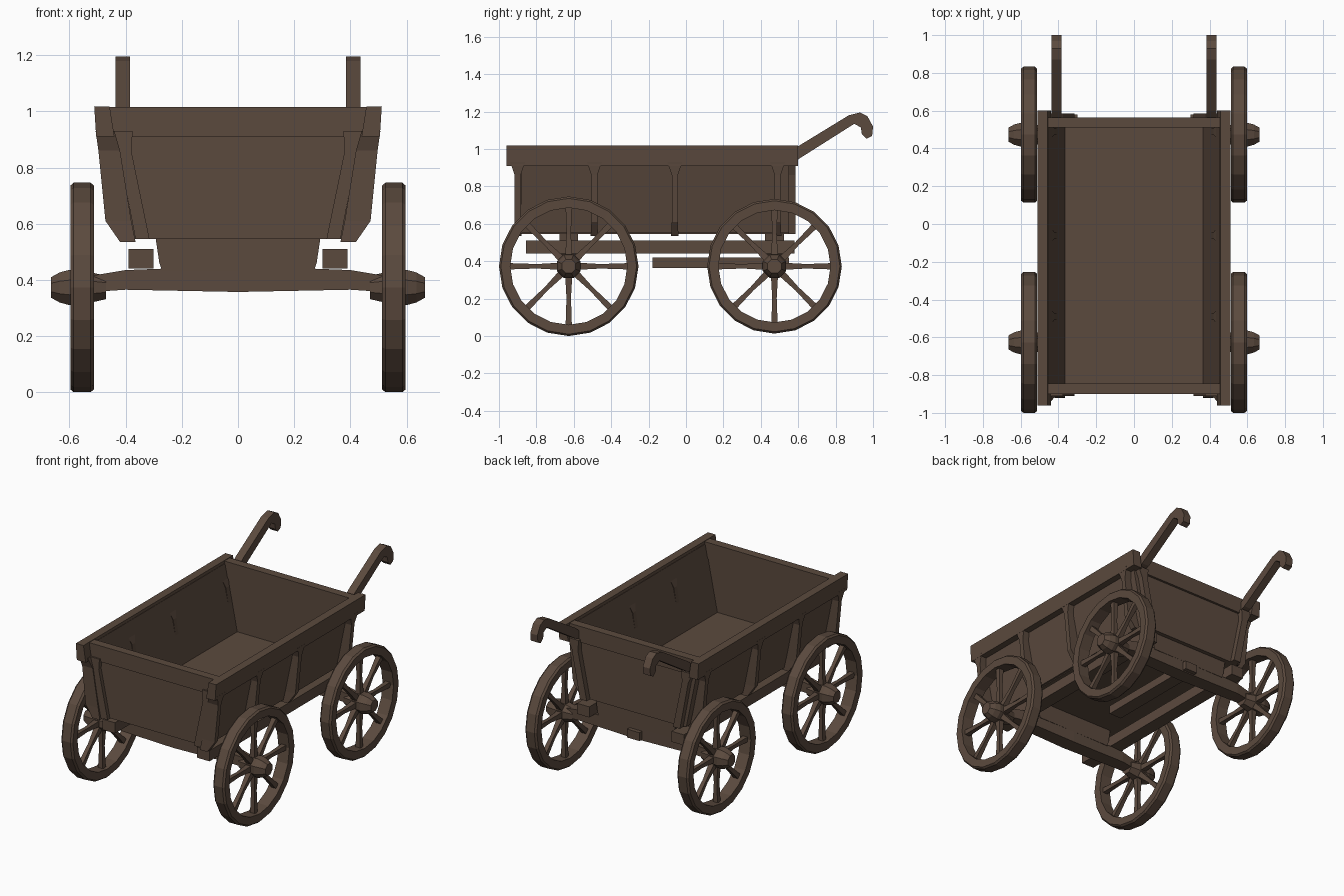
import bpy, bmesh, math

if "Cube" in bpy.data.objects:
    bpy.data.objects.remove(bpy.data.objects["Cube"])

wood = bpy.data.materials.new("dark brown wood")
wood.diffuse_color = (0.105, 0.068, 0.048, 1)
wood.use_nodes = True
wood.node_tree.nodes["Principled BSDF"].inputs["Base Color"].default_value = wood.diffuse_color


def build(name, *parts):
    """Each part is (rings, loop): rings of points joined in order, capped unless looped."""
    bm = bmesh.new()
    for rings, loop in parts:
        vs = [[bm.verts.new(p) for p in ring] for ring in rings]
        n = len(vs[0])
        pairs = list(zip(vs, vs[1:])) + ([(vs[-1], vs[0])] if loop else [])
        for a, b in pairs:
            for i in range(n):
                j = (i + 1) % n
                bm.faces.new((a[i], a[j], b[j], b[i]))
        if not loop:
            bm.faces.new(vs[0])
            bm.faces.new(vs[-1])
    bmesh.ops.recalc_face_normals(bm, faces=bm.faces)
    me = bpy.data.meshes.new(name)
    bm.to_mesh(me)
    bm.free()
    me.materials.append(wood)
    ob = bpy.data.objects.new(name, me)
    bpy.context.collection.objects.link(ob)
    return ob


def rect_z(z, x0, x1, y0, y1):
    return [(x0, y0, z), (x1, y0, z), (x1, y1, z), (x0, y1, z)]


def box(x0, x1, y0, y1, z0, z1):
    return [rect_z(z0, x0, x1, y0, y1), rect_z(z1, x0, x1, y0, y1)], False


def wheel(name, s, cy, cz, r):
    def pt(x, rad, a, off=0.0):
        # point at radius rad and angle a, shifted sideways by off
        return (s * x, cy + rad * math.sin(a) + off * math.cos(a),
                cz - rad * math.cos(a) + off * math.sin(a))

    # rim with chamfered section
    segs = 20
    prof = [(.515, r - .06), (.595, r - .06), (.597, r - .01), (.585, r),
            (.525, r), (.513, r - .01)]
    rim = [[pt(x, q, 2 * math.pi * k / segs) for x, q in prof] for k in range(segs)]
    build(name + "_rim", (rim, True))
    # eight tapered spokes
    spokes = []
    for k in range(8):
        a = k * math.pi / 4
        rings = [[pt(.555 - w, q, a, -w), pt(.555 + w, q, a, -w),
                  pt(.555 + w, q, a, w), pt(.555 - w, q, a, w)]
                 for q, w in ((.03, .02), (.17, .012), (r - .05, .017))]
        spokes.append((rings, False))
    build(name + "_spokes", *spokes)
    # barrel hub
    hub = [[pt(x, q, math.pi * k / 4 + math.pi / 8) for k in range(8)]
           for x, q in ((.47, .045), (.53, .06), (.60, .068), (.635, .058), (.665, .04))]
    build(name + "_hub", (hub, False))


# wheels, axles and bolsters
for end, cy, r in (("front", -.627, .373), ("rear", .473, .36)):
    for s, side in ((1, "right"), (-1, "left")):
        wheel(f"{end}_{side}_wheel", s, cy, .373, r)
    axle = [[(x, cy - w, z0), (x, cy + w, z0), (x, cy + w, z1), (x, cy - w, z1)]
            for x, w, z0, z1 in ((-.55, .03, .355, .41), (-.40, .045, .365, .435),
                                 (0, .05, .357, .45), (.40, .045, .365, .435),
                                 (.55, .03, .355, .41))]
    build(end + "_axle", (axle, False))
    build(end + "_bolster", ([rect_z(.43, -.27, .27, cy - .05, cy + .05),
                              rect_z(.46, -.28, .28, cy - .05, cy + .05),
                              rect_z(.56, -.295, .295, cy - .05, cy + .05)], False))

# undercarriage rails and central pole
for s, side in ((1, "right"), (-1, "left")):
    build(side + "_chassis_rail", box(s * .30, s * .39, -.855, .58, .44, .51))
build("centre_pole", box(-.045, .045, -.18, .55, .365, .42))

# tub floor and end panels
build("floor", box(-.375, .375, -.88, .55, .545, .57))
for name, y0, y1 in (("front_panel", -.885, -.85), ("rear_panel", .515, .55)):
    build(name, ([rect_z(.55, -.38, .38, y0, y1), rect_z(1.0, -.47, .47, y0, y1)], False))
build("front_top_plank", box(-.48, .48, -.90, -.845, .91, 1.015))
build("rear_top_plank", box(-.48, .48, .51, .565, .91, 1.015))

for s, side in ((1, "right"), (-1, "left")):
    # sloping side wall and its top plank
    build(side + "_wall", ([rect_z(.55, s * .362, s * .387, -.88, .55),
                            rect_z(1.0, s * .452, s * .48, -.88, .55)], False))
    build(side + "_top_plank", ([rect_z(.91, s * .44, s * .505, -.96, .60),
                                 rect_z(1.018, s * .457, s * .512, -.96, .60)], False))
    # curved side posts, flared at the top
    posts = []
    for y in (-.90, -.49, -.06, .49):
        posts.append(([rect_z(z, s * x0, s * x1, y - w, y + w) for z, x0, x1, w in
                       ((.535, .365, .42, .02), (.61, .38, .472, .016),
                        (.86, .42, .497, .016), (.93, .44, .507, .04))], False))
    build(side + "_posts", *posts)
    # battens on the end panels
    for end, y0, y1 in (("front", -.91, -.87), ("rear", .535, .585)):
        build(f"{end}_{side}_batten",
              ([rect_z(z, s * x0, s * x1, y0, y1) for z, x0, x1 in
                ((.545, .315, .365), (.86, .38, .425), (.93, .375, .455))], False))
    # hooked push handle
    prof = [(.55, .97), (.60, 1.015), (.87, 1.18), (.93, 1.195), (.97, 1.175),
            (1.0, 1.12), (.995, 1.07), (.965, 1.055), (.94, 1.08), (.935, 1.115),
            (.90, 1.135), (.60, .945), (.55, .93)]
    build(side + "_handle", ([[(s * x, y, z) for y, z in prof] for x in (.385, .437)], False))
